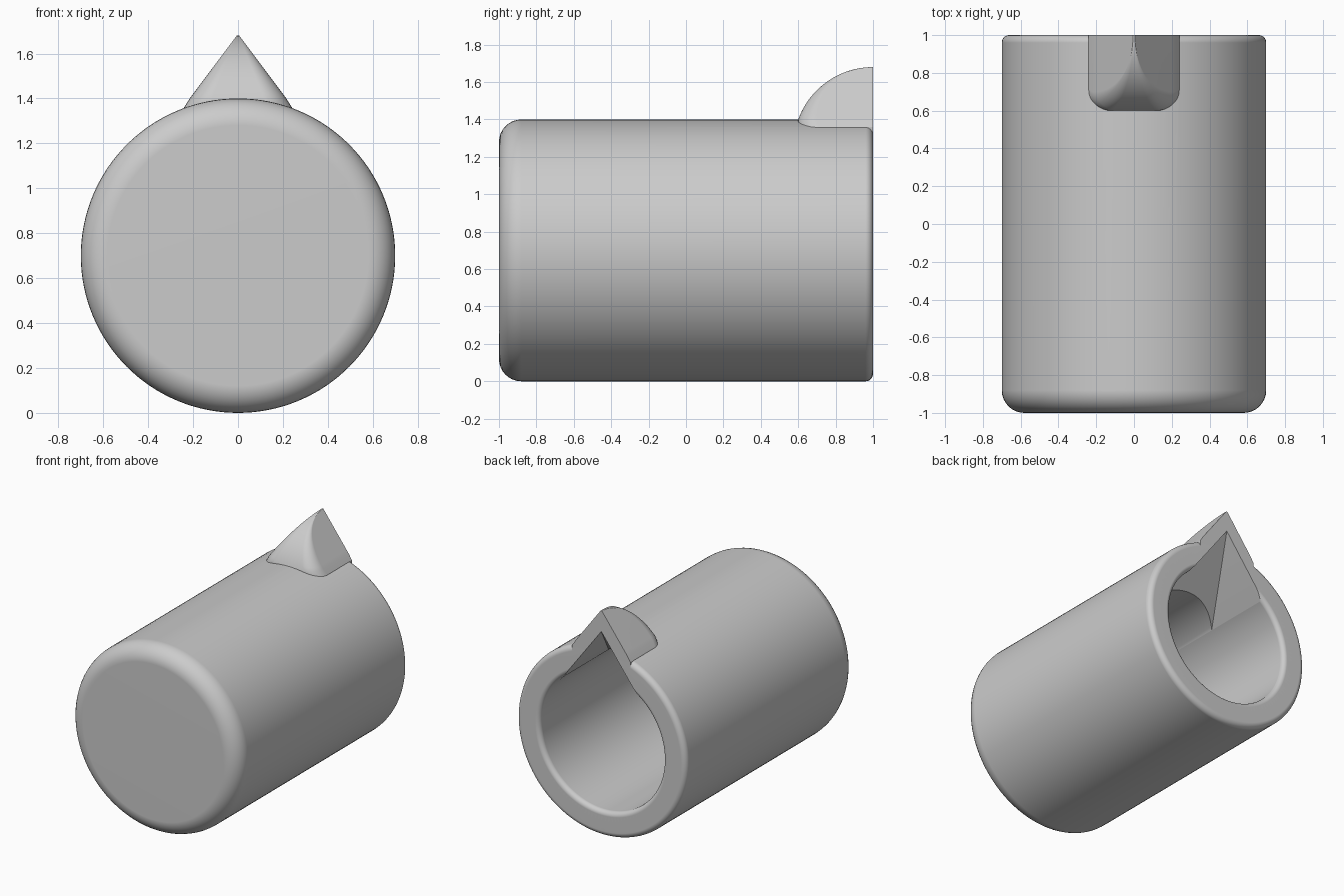
import bpy
import bmesh
from math import sin, cos, pi, radians, asin

default = bpy.data.objects.get("Cube")
if default:
    bpy.data.objects.remove(default, do_unlink=True)

RADIUS = 0.7
AXIS_Z = 0.7

grey = bpy.data.materials.new("plain grey")
grey.use_nodes = True
colour = (0.6, 0.6, 0.6, 1)
grey.diffuse_color = colour
grey.node_tree.nodes["Principled BSDF"].inputs["Base Color"].default_value = colour


def finish(bm, name):
    bmesh.ops.remove_doubles(bm, verts=bm.verts, dist=1e-5)
    bmesh.ops.recalc_face_normals(bm, faces=bm.faces)
    mesh = bpy.data.meshes.new(name)
    bm.to_mesh(mesh)
    bm.free()
    mesh.materials.append(grey)
    obj = bpy.data.objects.new(name, mesh)
    bpy.context.collection.objects.link(obj)
    return obj


def arc(cx, cy, r, start, end, steps=8):
    angles = [radians(start + (end - start) * i / steps) for i in range(steps + 1)]
    return [(cx + r * cos(a), cy + r * sin(a)) for a in angles]


def lathe(name, profile, steps=128):
    """Spin a (radius, y) profile round the lying axis."""
    bm = bmesh.new()
    verts = [bm.verts.new((r, y, AXIS_Z)) for r, y in profile]
    edges = [bm.edges.new(pair) for pair in zip(verts, verts[1:])]
    bmesh.ops.spin(bm, geom=verts + edges, cent=(0, 0, AXIS_Z), axis=(0, 1, 0),
                   angle=2 * pi, steps=steps)
    return finish(bm, name)


def combine(target, other, operation):
    mod = target.modifiers.new(operation.lower(), 'BOOLEAN')
    mod.operation = operation
    mod.solver = 'EXACT'
    mod.object = other
    bpy.context.view_layer.objects.active = target
    bpy.ops.object.modifier_apply(modifier=mod.name)
    bpy.data.objects.remove(other, do_unlink=True)


# Cup body: rounded closed end at the front, open rim at the back
cup = lathe("cup", [(0, -1)] + arc(0.58, -0.88, 0.12, -90, 0)
            + arc(0.66, 0.96, 0.04, 0, 90) + [(0, 1)])

# Spout: stacked rounded sections that narrow to a ridge
BACK, TIP = 0.9995, 1.68
BOW = 0.426
bow_z = TIP - BOW
start = asin((1.4 - bow_z) / BOW)
levels = [(1.25, 0.6), (1.36, 0.6)]
for i in range(21):
    a = start + (radians(87) - start) * i / 20
    levels.append((bow_z + BOW * sin(a), 1 - BOW * cos(a)))

bm = bmesh.new()
rings = []
for z, front in levels:
    half = min(0.24, 0.75 * (TIP - z) + 0.005)
    corner = 0.46 * half
    side = arc(half - corner, front + corner, corner, 0, -90)
    outline = [(half, BACK)] + side
    outline += [(-x, y) for x, y in reversed(outline)]
    rings.append([bm.verts.new((x, y, z)) for x, y in outline])
for low, high in zip(rings, rings[1:]):
    for i in range(len(low)):
        j = (i + 1) % len(low)
        bm.faces.new((low[i], low[j], high[j], high[i]))
bm.faces.new(rings[0])
bm.faces.new(rings[-1])
spout = finish(bm, "spout")
combine(cup, spout, 'UNION')

# Round hollow with a softened inner lip
hollow = lathe("hollow", [(0, -0.8), (0.51, -0.8)]
               + arc(0.545, 0.965, 0.035, 180, 90) + [(0.545, 1.1), (0, 1.1)])
combine(cup, hollow, 'DIFFERENCE')

# Wedge-shaped pouring channel inside the spout
bm = bmesh.new()
for x, y, z in ((0, 1, 1.525), (0, 1.1, 1.525), (0.394, 0.33, 1), (0.394, 1.1, 1),
                (-0.394, 0.33, 1), (-0.394, 1.1, 1)):
    bm.verts.new((x, y, z))
bmesh.ops.convex_hull(bm, input=bm.verts)
channel = finish(bm, "channel")
combine(cup, channel, 'DIFFERENCE')

# Smooth shading with crisp edges
bpy.ops.object.select_all(action='DESELECT')
cup.select_set(True)
bpy.context.view_layer.objects.active = cup
bpy.ops.object.shade_smooth_by_angle(angle=radians(30))
weighted = cup.modifiers.new("weighted normals", 'WEIGHTED_NORMAL')
weighted.keep_sharp = True
